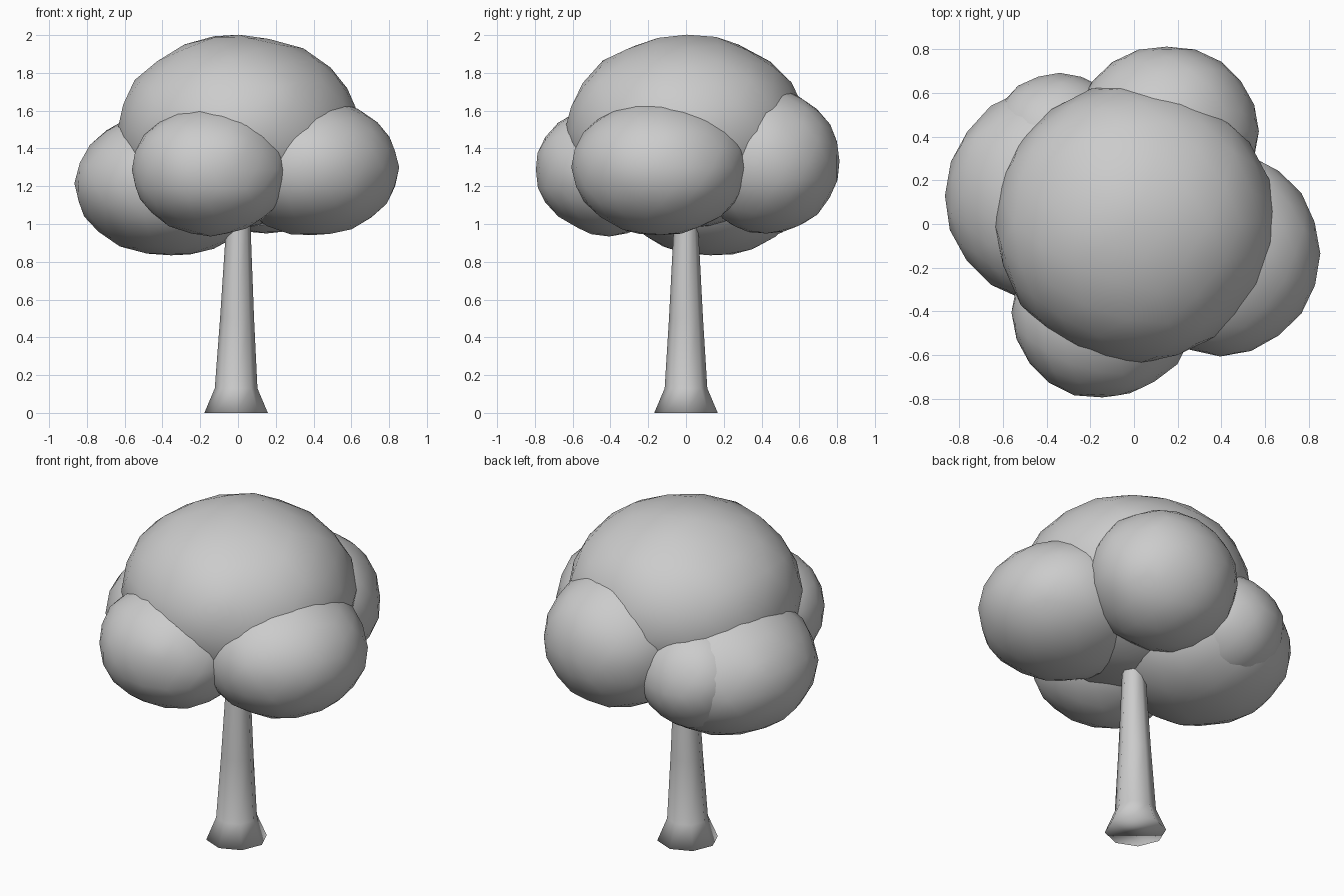
import bpy, bmesh, math
from mathutils import Vector, noise

if "Cube" in bpy.data.objects:
    bpy.data.objects.remove(bpy.data.objects["Cube"])

grey = bpy.data.materials.new("plain grey")
grey.diffuse_color = (0.6, 0.6, 0.6, 1)
grey.use_nodes = True
grey.node_tree.nodes["Principled BSDF"].inputs["Base Color"].default_value = grey.diffuse_color


def finish(bm, name):
    bmesh.ops.recalc_face_normals(bm, faces=bm.faces[:])
    for f in bm.faces:
        f.smooth = True
    mesh = bpy.data.meshes.new(name)
    bm.to_mesh(mesh)
    bm.free()
    mesh.materials.append(grey)
    bpy.context.collection.objects.link(bpy.data.objects.new(name, mesh))


# Leaf clumps: slightly lumpy ellipsoids
def clump(name, centre, radii):
    bm = bmesh.new()
    bmesh.ops.create_icosphere(bm, subdivisions=3, radius=1)
    for v in bm.verts:
        d = v.co.normalized()
        k = 1.005 + 0.03 * noise.noise(d * 2.5 + Vector(centre) * 9)
        v.co = Vector(centre) + Vector([d[i] * radii[i] * k for i in range(3)])
    finish(bm, name)


clump("crown_top", (0.005, 0.005, 1.49), (0.64, 0.635, 0.51))
clump("crown_front", (-0.145, -0.405, 1.287), (0.415, 0.395, 0.345))
clump("crown_right", (0.395, -0.135, 1.30), (0.455, 0.465, 0.362))
clump("crown_back", (0.15, 0.425, 1.333), (0.42, 0.39, 0.385))
clump("crown_left", (-0.355, 0.13, 1.215), (0.505, 0.50, 0.385))
clump("crown_back_left", (-0.34, 0.37, 1.225), (0.32, 0.32, 0.30))

# Trunk: tapering eight-sided column with a flared foot
bm = bmesh.new()
sides = 8
rings = []
for r, z, x in [(0.168, 0, -0.01), (0.113, 0.13, -0.01), (0.09, 0.5, -0.005),
                (0.064, 1.0, 0.002), (0.058, 1.1, 0.002)]:
    rings.append([bm.verts.new((x + r * math.cos(math.tau * i / sides),
                                r * math.sin(math.tau * i / sides), z)) for i in range(sides)])
for a, b in zip(rings, rings[1:]):
    for i in range(sides):
        j = (i + 1) % sides
        bm.faces.new((a[i], a[j], b[j], b[i]))
bm.faces.new(rings[0])
bm.faces.new(rings[-1])
finish(bm, "trunk")
